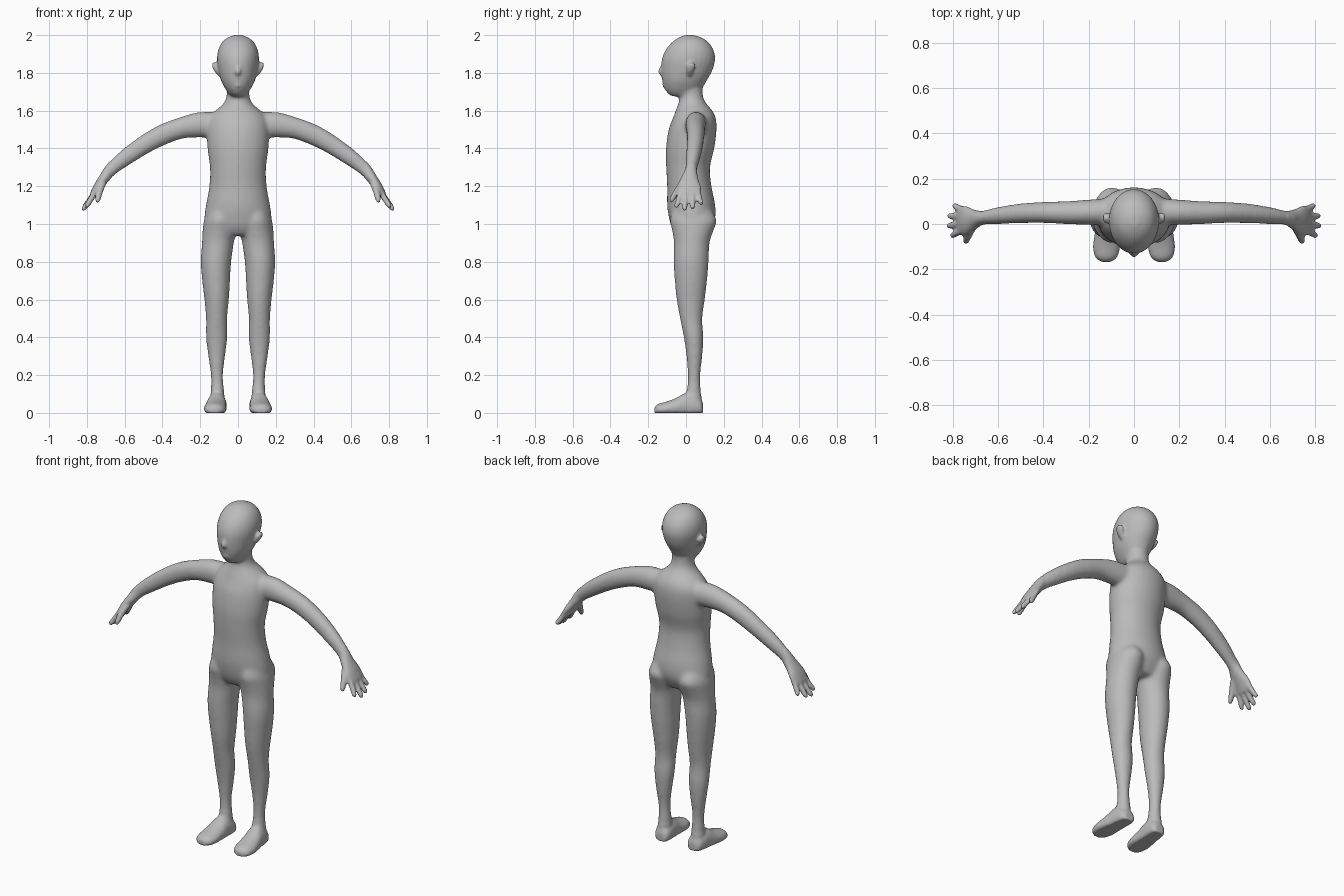
import bpy, bmesh, math
from mathutils import Vector

X, Y, Z = Vector((1, 0, 0)), Vector((0, 1, 0)), Vector((0, 0, 1))
bm = bmesh.new()


def spline(p0, p1, p2, p3, t):
    """Smooth value between p1 and p2."""
    return 0.5 * (2 * p1 + (p2 - p0) * t + (2 * p0 - 5 * p1 + 4 * p2 - p3) * t * t
                  + (3 * p1 - p0 - 3 * p2 + p3) * t ** 3)


def loft(secs, side, tangent=None, flip=1, steps=4, sides=28, pinch=0.0):
    """Skin ellipses (x, y, z, half width, half depth) into a closed tube."""
    pts = []
    n = len(secs)
    for i in range(n - 1):
        q = [secs[max(0, min(n - 1, j))] for j in (i - 1, i, i + 1, i + 2)]
        for s in range(steps):
            pts.append([spline(*v, s / steps) for v in zip(*q)])
    pts.append(list(secs[-1]))
    rings = []
    for i, (x, y, z, a, b) in enumerate(pts):
        t = tangent
        if t is None:
            t = Vector(pts[min(i + 1, len(pts) - 1)][:3]) - Vector(pts[max(i - 1, 0)][:3])
        v = side.cross(t).normalized()
        ring = []
        for k in range(sides):
            w = 2 * math.pi * k / sides
            narrow = 1 - pinch * max(0, math.sin(w))
            p = Vector((x, y, z)) + side * (a * narrow * math.cos(w)) + v * (b * math.sin(w))
            ring.append(bm.verts.new((p.x * flip, p.y, max(p.z, 0))))
        rings.append(ring)
    faces = [bm.faces.new(rings[0]), bm.faces.new(rings[-1])]
    for r0, r1 in zip(rings, rings[1:]):
        for k in range(sides):
            m = (k + 1) % sides
            faces.append(bm.faces.new((r0[k], r0[m], r1[m], r1[k])))
    bmesh.ops.recalc_face_normals(bm, faces=faces)


def upright(rows, flip=1, pinch=0.0):
    """Tube from rows (z, x min, x max, y front, y back)."""
    loft([((x0 + x1) / 2, (y0 + y1) / 2, z, (x1 - x0) / 2, (y1 - y0) / 2)
          for z, x0, x1, y0, y1 in rows], X, Z, flip, pinch=pinch)


# torso and neck
torso = [(0.94, .10, -.05, .11), (0.98, .16, -.075, .135), (1.03, .178, -.09, .155),
         (1.10, .17, -.10, .155), (1.20, .152, -.10, .135), (1.30, .149, -.105, .127),
         (1.40, .162, -.106, .15), (1.50, .165, -.092, .162), (1.56, .155, -.07, .158),
         (1.60, .12, -.055, .14), (1.635, .08, -.042, .11), (1.67, .062, -.034, .092),
         (1.72, .06, -.03, .088), (1.76, .06, -.03, .088)]
upright([(z, -w, w, f, b) for z, w, f, b in torso])

# head
head = [(1.675, .03, -.075, .04), (1.69, .05, -.098, .07), (1.72, .07, -.115, .088),
        (1.76, .09, -.126, .11), (1.81, .103, -.131, .138), (1.87, .111, -.128, .154),
        (1.92, .105, -.108, .146), (1.96, .086, -.076, .12), (1.985, .058, -.042, .086),
        (2.0, .02, -.005, .04)]
# the head narrows slightly toward the face
loft([(0, (f + b) / 2, z, w, (b - f) / 2) for z, w, f, b in head], X, Z, pinch=0)

# nose and lips
loft([(0, -.122, 1.85, .006, .006), (0, -.130, 1.825, .012, .011),
      (0, -.134, 1.805, .017, .014), (0, -.128, 1.785, .009, .007)], X, Z, sides=14)
loft([(-.025, -.108, 1.732, .006, .006), (0, -.118, 1.734, .009, .009),
      (.025, -.108, 1.732, .006, .006)], Y, X, sides=12)

leg = [(1.08, .03, .155, -.07, .13), (1.02, .015, .18, -.085, .163),
       (0.97, .010, .187, -.075, .148), (0.90, .022, .191, -.064, .125),
       (0.80, .036, .197, -.066, .12), (0.70, .042, .19, -.06, .112),
       (0.60, .048, .178, -.05, .10), (0.50, .057, .17, -.032, .087),
       (0.40, .056, .17, -.012, .092), (0.30, .068, .158, .002, .087),
       (0.20, .079, .144, .009, .076), (0.13, .074, .144, .005, .078),
       (0.06, .07, .15, -.01, .085)]
foot = [(.091, .105, .025, .045), (.078, .107, .042, .075), (.04, .11, .05, .10),
        (0, .113, .052, .108), (-.05, .118, .057, .08), (-.10, .121, .06, .061),
        (-.14, .123, .052, .05), (-.158, .123, .038, .04), (-.168, .123, .018, .028)]
arm = [(.10, .055, 1.525, .06, .065), (.20, .052, 1.525, .056, .068),
       (.30, .05, 1.508, .051, .057), (.40, .051, 1.472, .047, .055),
       (.50, .047, 1.417, .044, .050), (.60, .037, 1.348, .038, .044),
       (.67, .027, 1.29, .032, .035), (.71, .018, 1.24, .047, .028),
       (.742, .016, 1.195, .064, .024), (.768, .018, 1.15, .064, .019)]
# finger tips with the y of each knuckle
fingers = [(.795, .08, 1.10, .062), (.817, .035, 1.078, .034),
           (.820, -.008, 1.07, .003), (.805, -.05, 1.085, -.028)]

for s in (1, -1):
    upright(leg, s)
    loft([(x, y, h * .35, w, h * .65) for y, x, w, h in foot], X, -Y, s)
    loft(arm, Y, None, s)
    for x, y, z, k in fingers:
        loft([(.752, k, 1.175, .016, .016), (.5 * (.76 + x), .5 * (k + y), .5 * (1.165 + z), .0155, .0155),
              (x - .004, y, z + .012, .0135, .0135), (x, y, z, .006, .006)], Y, None, s, sides=14)
    # thumb
    loft([(.715, -.015, 1.22, .022, .02), (.733, -.05, 1.17, .02, .018),
          (.742, -.073, 1.13, .015, .015), (.745, -.08, 1.112, .007, .007)], Y, None, s, sides=14)
    # ear
    loft([(.098, .018, 1.785, .010, .008), (.11, .02, 1.805, .018, .013),
          (.122, .026, 1.83, .026, .013), (.127, .028, 1.845, .021, .011),
          (.128, .03, 1.855, .010, .007)], Y, Z, s, sides=16)

mesh = bpy.data.meshes.new("body")
bm.to_mesh(mesh)
bm.free()
body = bpy.data.objects.new("body", mesh)
bpy.context.collection.objects.link(body)
bpy.context.view_layer.objects.active = body
body.select_set(True)

# fuse the parts into one skin
fuse = body.modifiers.new("fuse", 'REMESH')
fuse.mode = 'VOXEL'
fuse.voxel_size = 0.0075
bpy.ops.object.modifier_apply(modifier=fuse.name)

# soften the joins: strongly on the trunk and limbs, lightly on hands, feet and face
bm = bmesh.new()
bm.from_mesh(body.data)
fine = lambda c: abs(c.x) > .68 or c.z > 1.71 or c.z < .1
soft = [v for v in bm.verts if not fine(v.co)]
for i in range(14):
    bmesh.ops.smooth_vert(bm, verts=bm.verts if i < 2 else soft, factor=0.5,
                          use_axis_x=True, use_axis_y=True, use_axis_z=True)
for v in bm.verts:
    v.co.z = max(v.co.z, 0)
bm.to_mesh(body.data)
bm.free()

grey = bpy.data.materials.new("plain grey")
grey.diffuse_color = (0.5, 0.5, 0.5, 1)
body.data.materials.clear()
body.data.materials.append(grey)
bpy.ops.object.shade_smooth()
